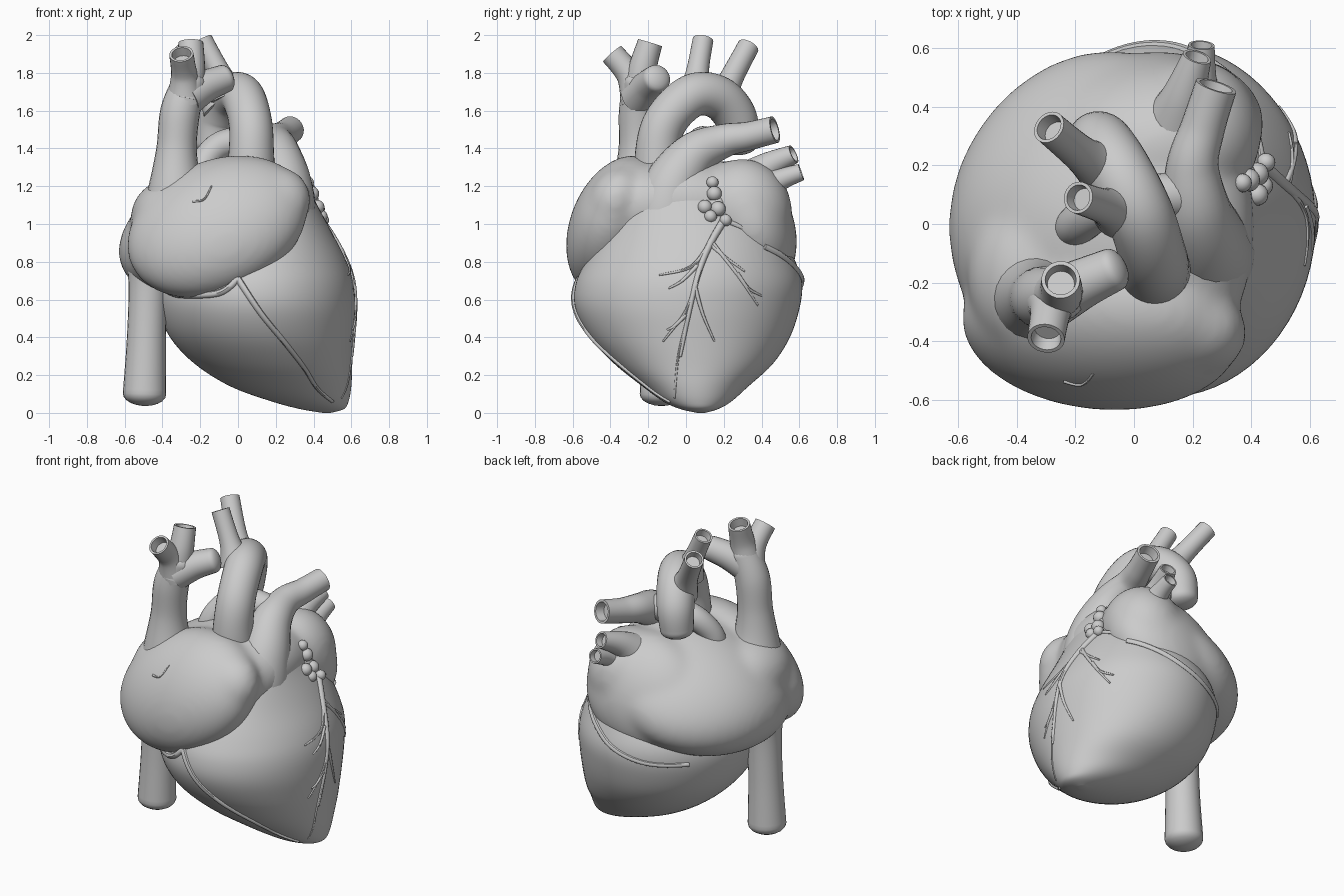
import bpy, bmesh, math
from mathutils import Vector, Matrix
from mathutils.bvhtree import BVHTree

if "Cube" in bpy.data.objects:
    bpy.data.objects.remove(bpy.data.objects["Cube"])


def catmull(pts, n):
    # smooth samples through a list of equal-length rows
    out, m = [], len(pts)
    for i in range(m - 1):
        p = [pts[max(i - 1, 0)], pts[i], pts[i + 1], pts[min(i + 2, m - 1)]]
        for k in range(n):
            t = k / n
            out.append([0.5 * (2 * b + (c - a) * t + (2 * a - 5 * b + 4 * c - d) * t * t
                               + (3 * b - a - 3 * c + d) * t ** 3) for a, b, c, d in zip(*p)])
    return out + [list(pts[-1])]


def finish(name, bm, angle=45):
    bmesh.ops.recalc_face_normals(bm, faces=bm.faces)
    me = bpy.data.meshes.new(name)
    bm.to_mesh(me)
    bm.free()
    ob = bpy.data.objects.new(name, me)
    bpy.context.collection.objects.link(ob)
    bpy.ops.object.select_all(action='DESELECT')
    bpy.context.view_layer.objects.active = ob
    ob.select_set(True)
    bpy.ops.object.shade_smooth_by_angle(angle=math.radians(angle))
    return ob


def skin(rings):
    # bridge equal rings of points and cap both ends
    bm = bmesh.new()
    vs = [[bm.verts.new(p) for p in r] for r in rings]
    n = len(vs[0])
    for a, b in zip(vs, vs[1:]):
        for i in range(n):
            bm.faces.new((a[i], a[(i + 1) % n], b[(i + 1) % n], b[i]))
    bm.faces.new(vs[0])
    bm.faces.new(vs[-1])
    return bm


def tube(name, pts, end='open', sides=24, steps=8):
    # pts: x, y, z, radius; end: open (hollow mouth), round or flat
    s = catmull(pts, steps)
    c = [Vector(p[:3]) for p in s]
    rad = [p[3] for p in s]
    tan = [(c[min(i + 1, len(c) - 1)] - c[max(i - 1, 0)]).normalized() for i in range(len(c))]
    t, r, e = tan[-1], rad[-1], c[-1]
    extra = []
    if end == 'open':
        extra = [(e, r * .8), (e - t * r * .8, r * .7)]
    elif end == 'round':
        extra = [(e + t * r * .55 * math.sin(a), r * math.cos(a)) for a in (.3, .6, .9, 1.2, 1.45)]
    for q, w in extra:
        c.append(q)
        rad.append(w)
        tan.append(t)
    u = tan[0].orthogonal().normalized()
    rings = []
    for q, w, d in zip(c, rad, tan):
        u = (u - d * u.dot(d)).normalized()
        v = d.cross(u)
        rings.append([q + (u * math.cos(a) + v * math.sin(a)) * w
                      for a in (2 * math.pi * i / sides for i in range(sides))])
    return finish(name, skin(rings))


def blob(bm, loc, size, tilt=0, lean=0, taper=0):
    # ellipsoid narrowed upward in y, leaning about x, then tilted about y (degrees)
    new = bmesh.ops.create_uvsphere(bm, u_segments=48, v_segments=32, radius=1)['verts']
    rot = Matrix.Rotation(-math.radians(tilt), 3, 'Y') @ Matrix.Rotation(-math.radians(lean), 3, 'X')
    for v in new:
        v.co.y *= 1 - taper * v.co.z
        v.co = rot @ Vector([x * s for x, s in zip(v.co, size)]) + Vector(loc)


# ventricles: rows of z, x min, x max, y min, y max
rows = [(0, .45, .49, .06, .10), (.02, .33, .56, -.03, .17), (.06, .18, .585, -.12, .24),
        (.14, -.04, .6, -.23, .33), (.26, -.23, .605, -.38, .46), (.4, -.36, .612, -.51, .55),
        (.55, -.42, .62, -.585, .60), (.68, -.42, .612, -.585, .615), (.8, -.36, .575, -.53, .58),
        (.95, -.2, .50, -.43, .5), (1.1, 0, .42, -.32, .35), (1.22, .1, .36, -.2, .15),
        (1.3, .18, .3, -.1, 0)]
rings = []
for z, x0, x1, y0, y1 in catmull(rows, 5):
    rings.append([((x0 + x1) / 2 + (x1 - x0) / 2 * math.cos(a),
                   (y0 + y1) / 2 + (y1 - y0) / 2 * math.sin(a), z)
                  for a in (2 * math.pi * i / 72 for i in range(72))])
ventricles = finish("ventricles", skin(rings), 60)

# atria: tilted cushion with front and back lobes, blended together
bm = bmesh.new()
blob(bm, (-.11, -.01, .985), (.55, .585, .335), 23, 0, .25)
blob(bm, (-.11, -.35, .985), (.5, .255, .375), 24, 28)
blob(bm, (.17, -.36, 1.11), (.22, .16, .2), 24, 28)
blob(bm, (-.33, -.17, 1.03), (.24, .3, .22))
blob(bm, (.05, .32, .985), (.40, .25, .36), 20, -22)
blob(bm, (.2, .31, 1.08), (.235, .25, .27), 0, -20)
blob(bm, (.2, -.25, 1.22), (.08, .06, .07))
atria = finish("atria", bm)
rm = atria.modifiers.new("blend", 'REMESH')
rm.mode, rm.voxel_size, rm.use_smooth_shade = 'VOXEL', .018, True
sm = atria.modifiers.new("soften", 'SMOOTH')
sm.factor, sm.iterations = .5, 30
for m in ("blend", "soften"):
    bpy.ops.object.modifier_apply(modifier=m)
bpy.ops.object.shade_smooth()

# veins of the body
tube("lower_vena_cava", [(-.47, -.13, .85, .13), (-.475, -.13, .68, .105), (-.485, -.13, .4, .103),
                         (-.495, -.13, .1, .115)], 'round')
tube("upper_vena_cava", [(-.32, -.24, 1.1, .19), (-.33, -.25, 1.22, .14), (-.325, -.25, 1.4, .107),
                         (-.305, -.25, 1.6, .105), (-.25, -.24, 1.76, .09)], 'round')
for i, p in enumerate([[(-.28, -.25, 1.66, .1), (-.285, -.3, 1.79, .07), (-.30, -.39, 1.9, .064)],
                       [(-.28, -.25, 1.66, .1), (-.25, -.23, 1.82, .076), (-.25, -.19, 1.96, .066)]]):
    tube(f"upper_vein_branch_{i + 1}", p)
tube("upper_vein_stub", [(-.27, -.25, 1.67, .1), (-.17, -.2, 1.73, .085), (-.07, -.155, 1.77, .075)], 'round')

# aorta and its branches
tube("aorta", [(.06, -.12, 1.1, .15), (.07, -.15, 1.35, .122), (.065, -.11, 1.54, .115),
               (.02, .03, 1.678, .115), (-.05, .17, 1.67, .115), (-.11, .265, 1.56, .112),
               (-.13, .28, 1.42, .1)], 'round', 32)
tube("aorta_branch_1", [(-.05, .05, 1.68, .1), (-.10, .06, 1.8, .062), (-.19, .09, 1.975, .055)])
tube("aorta_branch_2", [(-.09, .18, 1.62, .105), (-.17, .23, 1.75, .066), (-.29, .33, 1.94, .058)])

# pulmonary arteries and veins
tube("pulmonary_trunk", [(.19, -.1, .88, .2), (.225, -.1, 1.06, .19), (.235, -.06, 1.22, .155),
                         (.21, .05, 1.37, .12), (.2, .2, 1.44, .09), (.235, .33, 1.465, .076),
                         (.28, .47, 1.5, .072)])
tube("right_pulmonary_artery", [(.19, .1, 1.41, .08), (.05, .09, 1.44, .078), (-.1, .06, 1.41, .075),
                                (-.19, .0, 1.3, .07), (-.21, -.03, 1.15, .07)], 'flat')
tube("pulmonary_vein_1", [(.14, .3, 1.18, .15), (.17, .43, 1.3, .08), (.215, .57, 1.37, .05)])
tube("pulmonary_vein_2", [(.2, .34, 1.12, .15), (.22, .47, 1.22, .068), (.23, .61, 1.275, .045)])

# left auricle beads
bm = bmesh.new()
for x, y, z, r in [(.37, .14, 1.22, .032), (.39, .15, 1.16, .04), (.42, .1, 1.09, .038),
                   (.42, .17, 1.08, .04), (.44, .13, 1.04, .034), (.45, .21, 1.02, .032),
                   (.36, .16, 1.1, .06)]:
    bmesh.ops.create_uvsphere(bm, u_segments=16, v_segments=10, radius=r,
                              matrix=Matrix.Translation((x, y, z)))
finish("left_auricle_beads", bm)

# coronary vessels laid on the surface by ray casting
deps = bpy.context.evaluated_depsgraph_get()
trees = [BVHTree.FromObject(o, deps) for o in (ventricles, atria)]


def coronary(name, side, pts, r0, r1):
    path = []
    samples = catmull(pts, 4)
    for i, (h, z) in enumerate(samples):
        o, d = {'right': (Vector((2, h, z)), Vector((-1, 0, 0))),
                'front': (Vector((h, -2, z)), Vector((0, 1, 0))),
                'back': (Vector((h, 2, z)), Vector((0, -1, 0)))}[side]
        # stay on the ventricles, except for the small atrial vessel
        hit = trees[name.startswith("atrial")].ray_cast(o, d)[0]
        if hit:
            path.append((*hit, r0 + (r1 - r0) * i / (len(samples) - 1)))
    if len(path) > 1:
        tube(name, path, 'round', 8, 2)


coronary("right_coronary", 'front', [(-.38, .65), (-.3, .625), (-.1, .635), (0, .71)], .018, .018)
coronary("right_coronary_descending", 'front', [(0, .71), (.12, .53), (.25, .37), (.35, .24),
                                                (.42, .13), (.5, .06)], .018, .009)
coronary("back_coronary", 'back', [(.4, .88), (.25, .79), (.1, .71), (-.1, .65), (-.3, .63)], .018, .014)
coronary("atrial_vessel", 'front', [(-.24, 1.12), (-.18, 1.13), (-.14, 1.2)], .007, .004)
coronary("left_coronary", 'right', [(.2, 1.02), (.12, .88), (.06, .72), (.01, .5), (-.03, .3)], .022, .008)
coronary("left_coronary_tip", 'right', [(.02, .55), (-.04, .3), (-.06, .08)], .008, .005)
coronary("left_circumflex", 'right', [(.2, 1.02), (.32, .97), (.43, .9), (.5, .84)], .014, .010)
twigs = [[(.11, .87), (.02, .77), (-.14, .73)], [(.13, .89), (.2, .83), (.31, .75)],
         [(.14, .9), (.28, .72), (.38, .57)], [(.27, .74), (.33, .66), (.4, .62)],
         [(.05, .68), (.0, .54), (-.12, .38)], [(.05, .66), (.09, .52), (.15, .38)],
         [(.0, .52), (-.06, .46), (-.1, .44)], [(.06, .78), (-.02, .7), (-.09, .66)]]
for i, p in enumerate(twigs):
    coronary(f"coronary_twig_{i + 1}", 'right', p, .012, .005)
